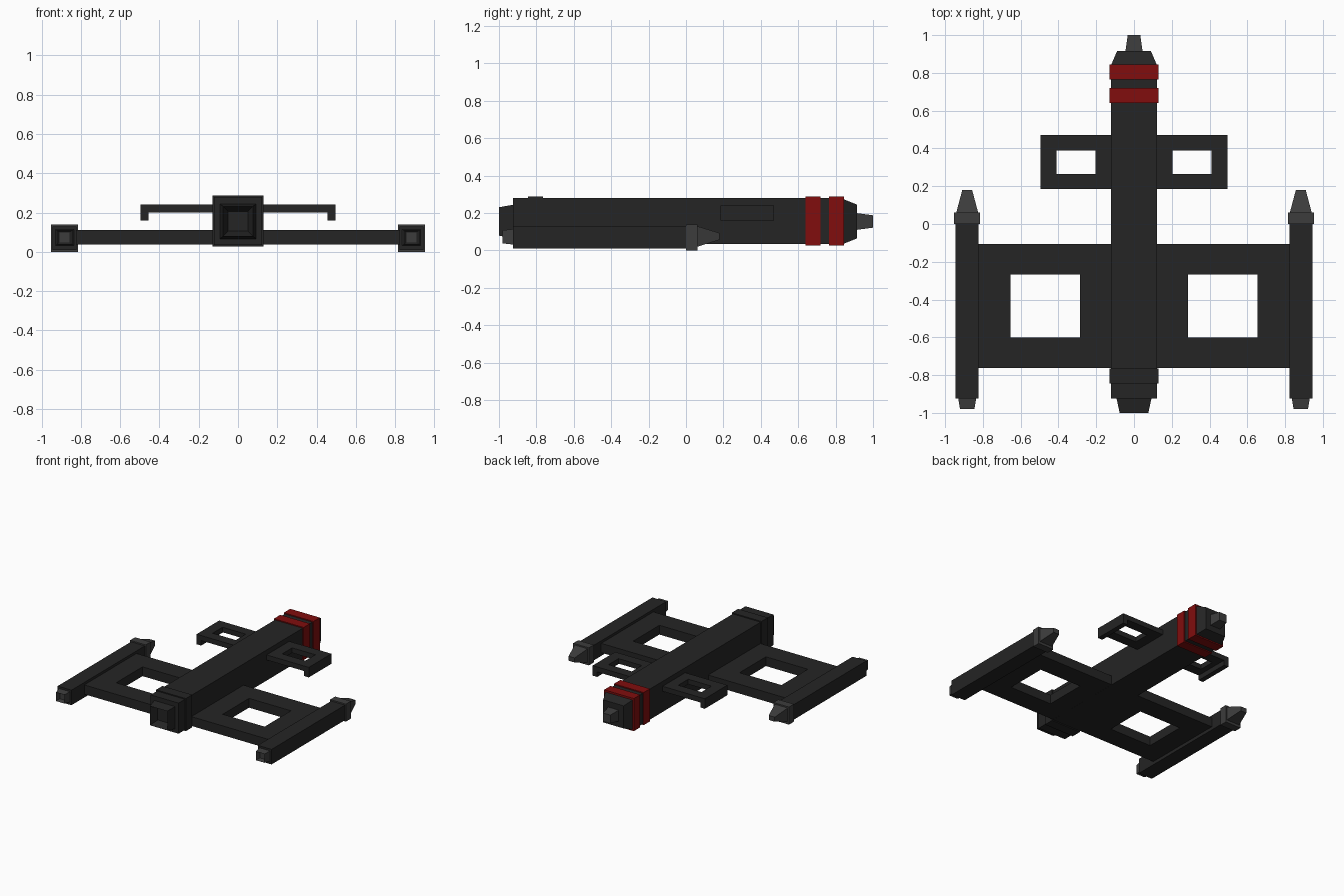
import bpy, bmesh

if "Cube" in bpy.data.objects:
    bpy.data.objects.remove(bpy.data.objects["Cube"])


def material(name, rgb):
    m = bpy.data.materials.new(name)
    m.diffuse_color = (*rgb, 1)
    m.use_nodes = True
    m.node_tree.nodes["Principled BSDF"].inputs["Base Color"].default_value = m.diffuse_color
    return m


BLACK = material("black", (0.018, 0.018, 0.018))
GREY = material("dark_grey", (0.045, 0.045, 0.045))
RED = material("red", (0.22, 0.004, 0.004))


def finish(bm, name, mat, mirror=False):
    bmesh.ops.recalc_face_normals(bm, faces=bm.faces)
    me = bpy.data.meshes.new(name)
    bm.to_mesh(me)
    bm.free()
    me.materials.append(mat)
    ob = bpy.data.objects.new(name, me)
    bpy.context.collection.objects.link(ob)
    if mirror:
        ob.modifiers.new("mirror", 'MIRROR')
    return ob


def loft(name, mat, cx, cz, sections, mirror=False):
    """Square sections (y, half width, half height) joined along y, ends capped."""
    bm = bmesh.new()
    rings = [[bm.verts.new((cx + sx * w, y, cz + sz * h))
              for sx, sz in ((-1, -1), (1, -1), (1, 1), (-1, 1))]
             for y, w, h in sections]
    for a, b in zip(rings, rings[1:]):
        for i in range(4):
            j = (i + 1) % 4
            bm.faces.new((a[i], a[j], b[j], b[i]))
    bm.faces.new(rings[0])
    bm.faces.new(rings[-1])
    return finish(bm, name, mat, mirror)


def frame(name, mat, outer, inner, z0, z1):
    """Flat plate with a rectangular window; rectangles are (x0, x1, y0, y1)."""
    bm = bmesh.new()
    o, n = [[bm.verts.new((x, y, z0)) for x, y in
             ((r[0], r[2]), (r[1], r[2]), (r[1], r[3]), (r[0], r[3]))]
            for r in (outer, inner)]
    faces = [bm.faces.new((o[i], o[(i + 1) % 4], n[(i + 1) % 4], n[i])) for i in range(4)]
    ext = bmesh.ops.extrude_face_region(bm, geom=faces, use_keep_orig=True)["geom"]
    top = [v for v in ext if isinstance(v, bmesh.types.BMVert)]
    bmesh.ops.translate(bm, verts=top, vec=(0, 0, z1 - z0))
    return finish(bm, name, mat, True)


# Fuselage with bands
Z = 0.1575
loft("fuselage", BLACK, 0, Z, [(-0.925, 0.123, 0.122), (0.84, 0.123, 0.122)])
for name, mat, y0, y1 in (("rear_red_band", RED, 0.64, 0.72),
                          ("front_red_band", RED, 0.765, 0.845),
                          ("tail_band", BLACK, -0.845, -0.765)):
    loft(name, mat, 0, Z, [(y0, 0.131, 0.13), (y1, 0.131, 0.13)])

# Nose and tail
loft("nose", BLACK, 0, 0.155, [(0.84, 0.122, 0.12), (0.915, 0.09, 0.09)])
loft("nose_tip", GREY, 0, 0.155, [(0.91, 0.046, 0.045), (1.0, 0.033, 0.033)])
loft("main_nozzle", BLACK, 0, 0.155,
     [(-0.92, 0.093, 0.09), (-1.0, 0.076, 0.076), (-0.94, 0.05, 0.05)])

# Main wings and canards with windows
frame("wing", BLACK, (0.122, 0.825, -0.763, -0.105), (0.285, 0.655, -0.6, -0.268), 0.036, 0.11)
frame("canard", BLACK, (0.122, 0.495, 0.185, 0.47), (0.205, 0.41, 0.265, 0.39), 0.2, 0.24)
loft("canard_lip", BLACK, 0.475, 0.18, [(0.185, 0.02, 0.02), (0.47, 0.02, 0.02)], True)

# Wingtip pods
PX, PZ = 0.883, 0.07
loft("pod", BLACK, PX, PZ, [(-0.925, 0.061, 0.06), (0.0, 0.061, 0.06)], True)
loft("pod_collar", GREY, PX, PZ, [(0.0, 0.069, 0.07), (0.062, 0.069, 0.07)], True)
loft("pod_cone", GREY, PX, 0.075, [(0.06, 0.058, 0.055), (0.18, 0.026, 0.018)], True)
loft("pod_nozzle", GREY, PX, 0.073,
     [(-0.92, 0.048, 0.042), (-0.98, 0.038, 0.035), (-0.945, 0.027, 0.027)], True)
